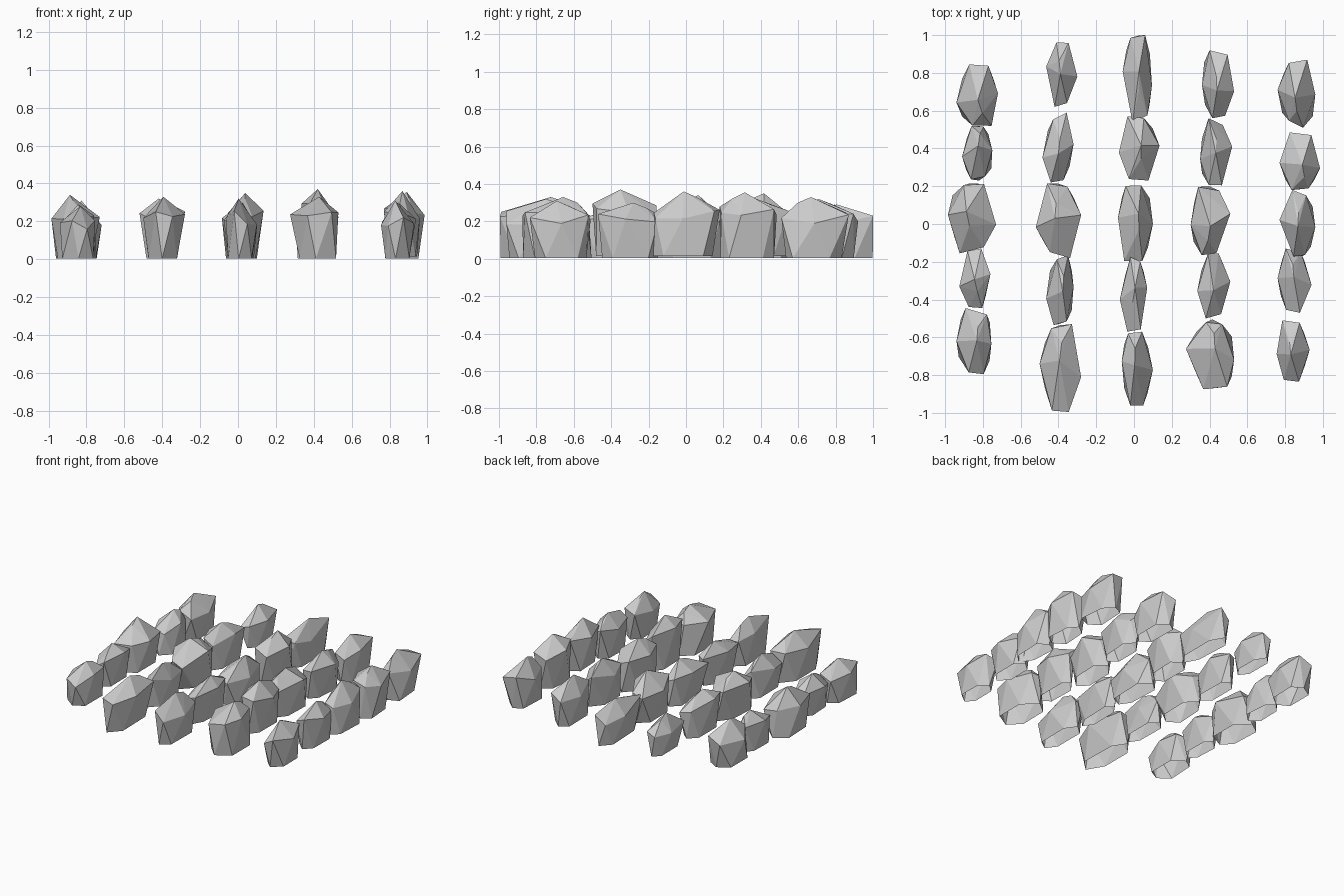
import bpy, bmesh, random

if "Cube" in bpy.data.objects:
    bpy.data.objects.remove(bpy.data.objects["Cube"])

random.seed(11)

# Footprint of each stone (x min, x max, y min, y max) and its height, in hundredths, by column
COLUMNS = [
    [(-94, -72, 52, 84.5, 31), (-91, -75, 23, 52, 28), (-98.5, -73, -15.5, 21.5, 34),
     (-92.5, -76, -44.5, -13, 29), (-94, -75.5, -79.5, -44.5, 28)],
    [(-46.5, -30, 62, 96, 29), (-48.5, -32, 22, 59, 31), (-52, -28, -18, 21.5, 32),
     (-46.5, -32, -53.5, -16.5, 29), (-50, -28, -99.5, -53, 33)],
    [(-6, 9.5, 53.5, 100, 29), (-8, 13.5, 23, 57, 35), (-8.5, 10, -19.5, 20.5, 30),
     (-7.5, 7, -57, -17.5, 29), (-6.5, 10, -96, -57, 32)],
    [(36, 53, 56, 92, 32), (35, 52, 20.5, 56, 32), (30, 51, -16.5, 20, 33),
     (33.5, 51, -50, -15.5, 37), (27.5, 53, -87.5, -50.5, 33)],
    [(76, 96, 51, 87, 33), (77, 98.5, 18, 48.5, 35.5), (77, 96, -17.5, 18, 36),
     (76, 94, -47, -13, 30), (75.5, 93, -83.5, -51, 31)],
]

# Unit outlines seen from above: the shoulder, and the foot turned against it
SHOULDER = [(-0.4, 0.95), (0.45, 0.9), (1, 0.15), (0.5, -0.9), (-0.4, -0.95), (-1, -0.1)]
FOOT = [(0, 0.88), (0.72, 0.6), (0.72, -0.5), (0, -0.88), (-0.72, -0.6), (-0.72, 0.5)]


def jit(a):
    return random.uniform(-a, a)


def make_stone(name, x0, x1, y0, y1, h):
    flip_x, flip_y = random.choice((-1, 1)), random.choice((-1, 1))
    base = random.choice((0.003, 0.003, 0.015))
    pts = [(x * flip_x + jit(0.15), y * flip_y + jit(0.1), h * (0.68 + jit(0.12)))
           for x, y in SHOULDER]
    pts += [(x * flip_x + jit(0.1), y * flip_y + jit(0.07), base) for x, y in FOOT]
    # peak and a lower companion making a short ridge
    px, py = jit(0.2), jit(0.2)
    pts.append((px, py, h))
    pts.append((px + jit(0.2), py + random.choice((-1, 1)) * 0.4, h * 0.91))
    # fit the stone to its footprint
    xs, ys = [p[0] for p in pts], [p[1] for p in pts]
    bm = bmesh.new()
    for x, y, z in pts:
        bm.verts.new((x0 + (x - min(xs)) / (max(xs) - min(xs)) * (x1 - x0),
                      y0 + (y - min(ys)) / (max(ys) - min(ys)) * (y1 - y0), z))
    bmesh.ops.convex_hull(bm, input=bm.verts)
    bmesh.ops.delete(bm, geom=[v for v in bm.verts if not v.link_faces], context='VERTS')
    bmesh.ops.recalc_face_normals(bm, faces=bm.faces)
    # the underside is open
    under = [f for f in bm.faces if all(v.co.z < base + 0.001 for v in f.verts)]
    bmesh.ops.delete(bm, geom=under, context='FACES')
    mesh = bpy.data.meshes.new(name)
    bm.to_mesh(mesh)
    bm.free()
    obj = bpy.data.objects.new(name, mesh)
    bpy.context.collection.objects.link(obj)


# Five columns of five faceted stones
for c, column in enumerate(COLUMNS):
    for r, stone in enumerate(column):
        make_stone(f"stone_{c + 1}_{r + 1}", *[v / 100 for v in stone])
